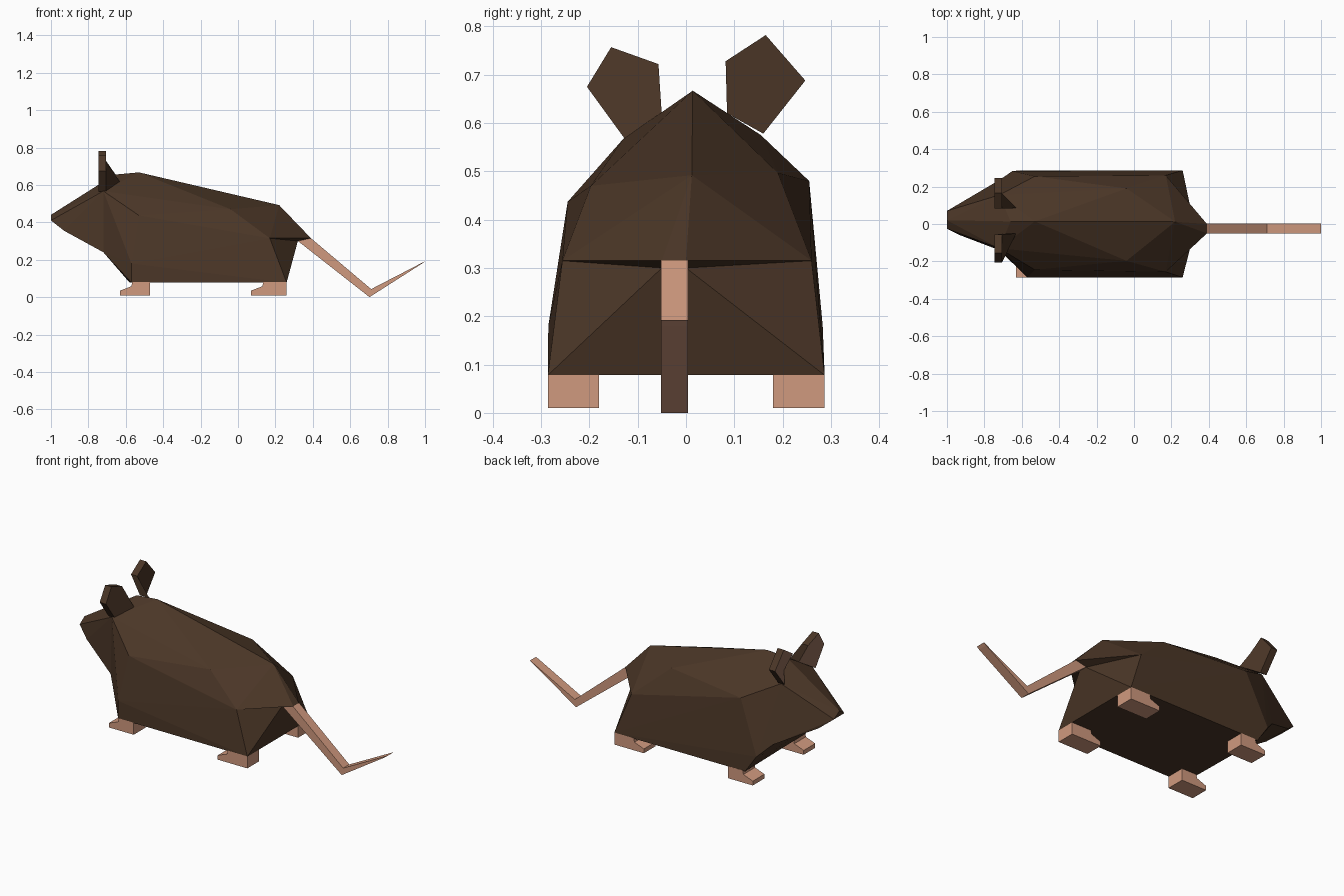
import bpy, bmesh

if "Cube" in bpy.data.objects:
    bpy.data.objects.remove(bpy.data.objects["Cube"])


def material(name, rgb):
    m = bpy.data.materials.new(name)
    m.diffuse_color = (*rgb, 1)
    m.use_nodes = True
    m.node_tree.nodes["Principled BSDF"].inputs["Base Color"].default_value = m.diffuse_color
    return m


fur = material("dark_fur", (0.07, 0.037, 0.02))
skin = material("pink_skin", (0.63, 0.32, 0.21))
inner = material("inner_ear_skin", (0.28, 0.15, 0.10))


def finish(bm, name, *mats):
    bmesh.ops.recalc_face_normals(bm, faces=bm.faces[:])
    me = bpy.data.meshes.new(name)
    bm.to_mesh(me)
    bm.free()
    for m in mats:
        me.materials.append(m)
    ob = bpy.data.objects.new(name, me)
    bpy.context.collection.objects.link(ob)
    return ob


def prism(name, side_a, side_b, *mats):
    """Closed solid between two matching outlines; side_a takes the last material."""
    bm = bmesh.new()
    a = [bm.verts.new(p) for p in side_a]
    b = [bm.verts.new(p) for p in side_b]
    bm.faces.new(a).material_index = len(mats) - 1
    bm.faces.new(b)
    for i in range(len(a)):
        j = (i + 1) % len(a)
        bm.faces.new((a[i], a[j], b[j], b[i]))
    return finish(bm, name, *mats)


def side_profile(name, outline, y0, y1, mat):
    return prism(name, [(x, y0, z) for x, z in outline],
                 [(x, y1, z) for x, z in outline], mat)


# Body: faceted head, trunk and rump, joined along shared rings
neck = [(-0.66, 0.014, 0.655), (-0.72, -0.13, 0.567), (-0.72, 0.155, 0.575),
        (-0.72, -0.14, 0.24), (-0.72, 0.235, 0.25)]
hips = [(0.22, 0.012, 0.492), (0.17, -0.256, 0.315), (0.17, 0.26, 0.315),
        (0.32, -0.05, 0.30), (0.32, 0.0, 0.30)]
nose = [(-1, -0.025, 0.41), (-1, 0.07, 0.41), (-1, 0.02, 0.44),
        (-0.93, -0.06, 0.355), (-0.93, 0.11, 0.355)]
trunk = [(-0.53, 0.014, 0.667), (-0.53, -0.245, 0.437), (-0.53, 0.255, 0.48),
         (-0.04, -0.197, 0.47), (-0.04, 0.19, 0.497),
         (-0.57, -0.285, 0.18), (-0.65, 0.283, 0.18),
         (-0.57, -0.286, 0.078), (-0.58, 0.286, 0.078),
         (0.26, -0.286, 0.078), (0.26, 0.287, 0.078)]
tail_root = [(0.39, -0.05, 0.315), (0.39, 0.0, 0.315)]

bm = bmesh.new()
for points, rings in ((nose, [neck]), (trunk, [neck, hips]), (tail_root, [hips])):
    free = [bm.verts.new(p) for p in points]
    shared = [[bm.verts.new(p) for p in ring] for ring in rings]
    bmesh.ops.convex_hull(bm, input=free + [v for r in shared for v in r])
    hidden = [f for f in bm.faces for r in shared if all(v in r for v in f.verts)]
    bmesh.ops.delete(bm, geom=hidden, context='FACES_ONLY')
bmesh.ops.remove_doubles(bm, verts=bm.verts[:], dist=0.0005)
bmesh.ops.delete(bm, geom=[v for v in bm.verts if not v.link_faces], context='VERTS')
finish(bm, "body", fur)

# Ears: five-sided plates whose inner base corner sweeps back onto the head
for name, outline in (
        ("ear_right", [(-0.155, 0.757), (-0.205, 0.675), (-0.125, 0.565),
                       (-0.05, 0.615), (-0.057, 0.722)]),
        ("ear_left", [(0.165, 0.782), (0.247, 0.688), (0.16, 0.578),
                      (0.085, 0.62), (0.082, 0.728)])):
    front = [(-0.69 if i == 3 else -0.745, y, z) for i, (y, z) in enumerate(outline)]
    back = [(-0.63 if i == 3 else -0.705, y, z) for i, (y, z) in enumerate(outline)]
    prism(name, front, back, fur, inner)

# Feet: stepped blocks with a low sloping toe
for end, toe, heel in (("front", -0.63, -0.47), ("back", 0.07, 0.26)):
    outline = [(toe, 0.01), (heel, 0.01), (heel, 0.08), (toe + 0.065, 0.08),
               (toe + 0.06, 0.058), (toe, 0.035)]
    for side, y0, y1 in (("right", -0.286, -0.18), ("left", 0.18, 0.287)):
        side_profile(f"{end}_foot_{side}", outline, y0, y1, skin)

# Tail: one bend, thinning to a flat tip
side_profile("tail", [(0.32, 0.30), (0.39, 0.315), (0.712, 0.043),
                      (1.0, 0.192), (0.985, 0.18), (0.703, 0.0)],
             -0.052, 0.004, skin)
